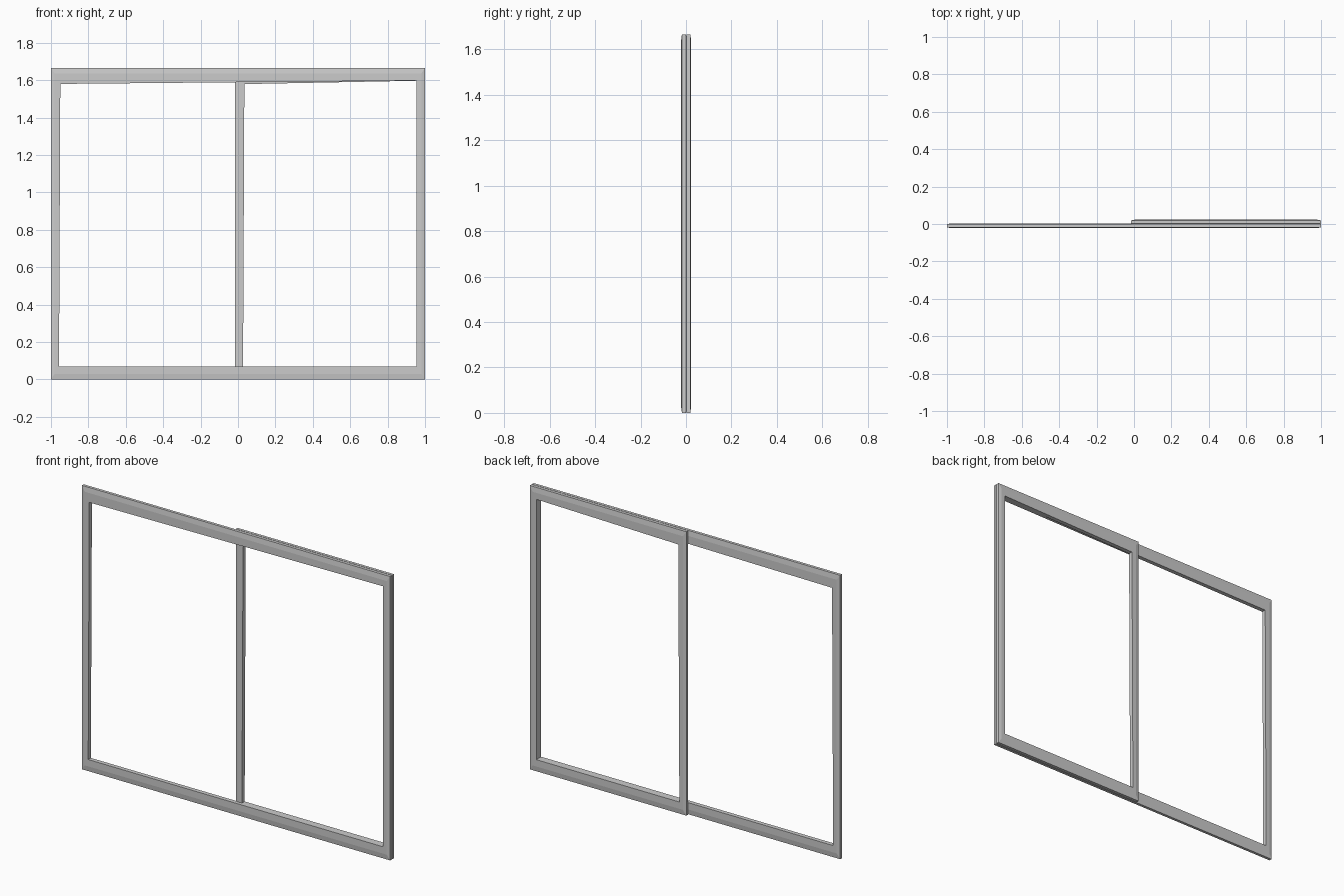
import bpy, bmesh

if "Cube" in bpy.data.objects:
    bpy.data.objects.remove(bpy.data.objects["Cube"])


def frame(name, x0, x1, hole, y0, y1):
    """Closed picture-frame ring with softly chamfered outer edges."""
    top, c = 1.665, 0.004

    def rect(dx, dz):
        return [(x0 + dx, dz), (x1 - dx, dz), (x1 - dx, top - dz), (x0 + dx, top - dz)]

    outer, ridge = rect(0, 0), rect(0.02, 0.03)
    # Cross-section loops: front face, opening, back face, outer edge
    section = [(outer, y0 + c), (ridge, y0), (hole, y0),
               (hole, y1), (ridge, y1), (outer, y1 - c)]
    bm = bmesh.new()
    loops = [[bm.verts.new((x, y, z)) for x, z in pts] for pts, y in section]
    for i, a in enumerate(loops):
        b = loops[(i + 1) % len(loops)]
        for j in range(4):
            k = (j + 1) % 4
            bm.faces.new((a[j], a[k], b[k], b[j]))
    bmesh.ops.recalc_face_normals(bm, faces=bm.faces)
    mesh = bpy.data.meshes.new(name)
    bm.to_mesh(mesh)
    bm.free()
    ob = bpy.data.objects.new(name, mesh)
    bpy.context.collection.objects.link(ob)
    return ob


# Full-width front frame, opening slightly out of square at the top
frame("front_frame", -1.0, 1.0,
      [(-0.957, 0.07), (0.955, 0.07), (0.955, 1.598), (-0.95, 1.58)], -0.022, 0.003)

# Half-width sliding sash behind the right side
frame("back_sash", -0.016, 1.0,
      [(0.027, 0.07), (0.955, 0.07), (0.955, 1.597), (0.034, 1.579)], -0.002, 0.023)
